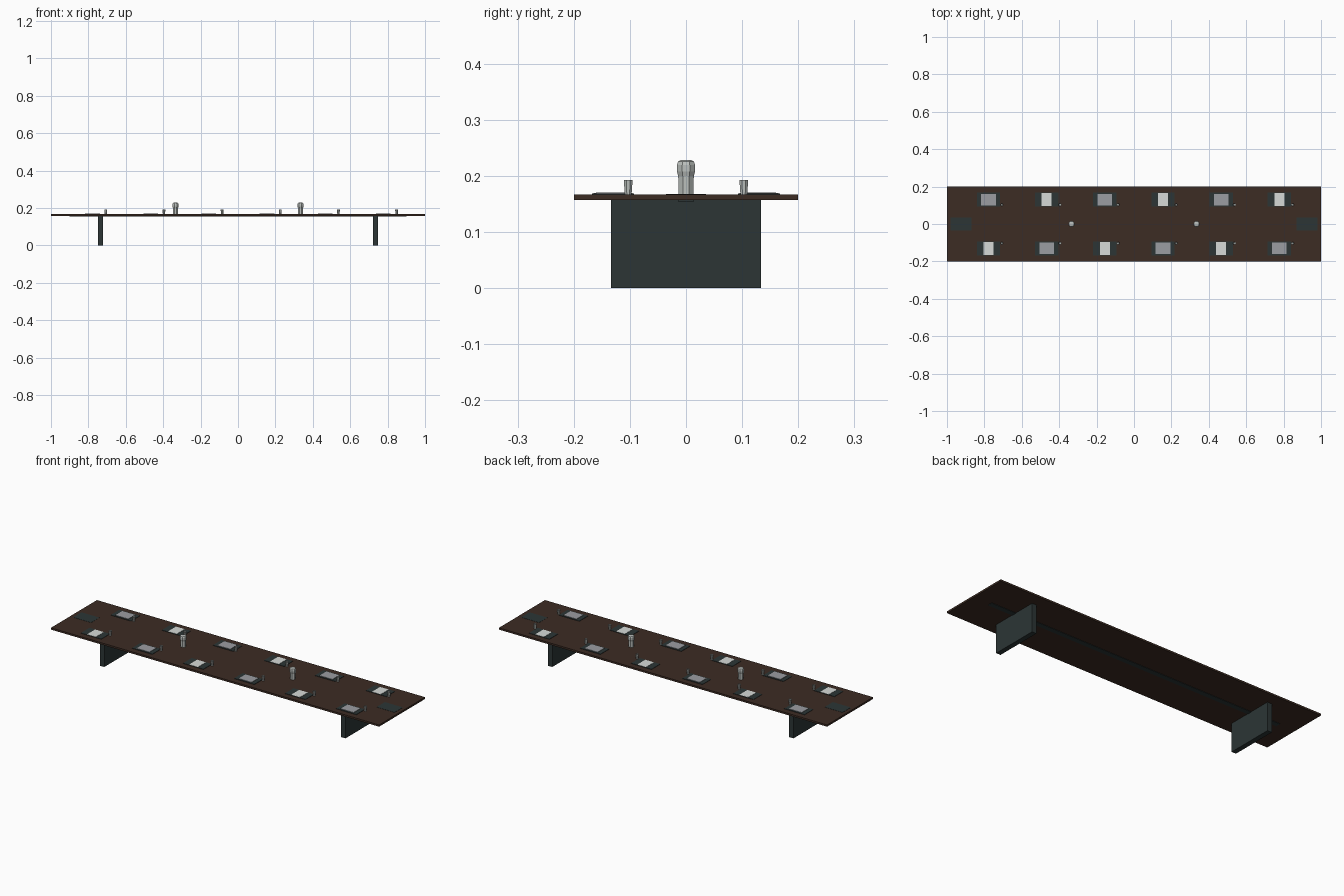
import bpy
import bmesh
from math import cos, sin, tau

cube = bpy.data.objects.get("Cube")
if cube:
    bpy.data.objects.remove(cube, do_unlink=True)


def material(name, rgb):
    m = bpy.data.materials.new(name)
    m.use_nodes = True
    m.diffuse_color = (*rgb, 1)
    m.node_tree.nodes["Principled BSDF"].inputs["Base Color"].default_value = (*rgb, 1)
    return m


WOOD = material("dark walnut", (0.046, 0.025, 0.017))
DARK = material("charcoal green", (0.025, 0.036, 0.036))
GREY = material("screen grey", (0.33, 0.34, 0.36))
PAPER = material("paper white", (0.68, 0.71, 0.69))
GLASS = material("pale glass", (0.50, 0.53, 0.51))


def finish(bm, name, mat):
    bmesh.ops.recalc_face_normals(bm, faces=bm.faces)
    me = bpy.data.meshes.new(name)
    bm.to_mesh(me)
    bm.free()
    me.materials.append(mat)
    ob = bpy.data.objects.new(name, me)
    bpy.context.collection.objects.link(ob)
    return ob


def box(name, mat, centre, size, z0, z1):
    bm = bmesh.new()
    bmesh.ops.create_cube(bm, size=1)
    for v in bm.verts:
        v.co = (centre[0] + v.co.x * size[0], centre[1] + v.co.y * size[1],
                z0 + (v.co.z + 0.5) * (z1 - z0))
    return finish(bm, name, mat)


def lathe(name, mat, x, y, profile, sides=8):
    bm = bmesh.new()
    rings = [[bm.verts.new((x + r * cos(tau * (i + 0.5) / sides),
                            y + r * sin(tau * (i + 0.5) / sides), z))
              for i in range(sides)] for r, z in profile]
    for a, b in zip(rings, rings[1:]):
        for i in range(sides):
            j = (i + 1) % sides
            bm.faces.new((a[i], a[j], b[j], b[i]))
    bm.faces.new(rings[0])
    bm.faces.new(rings[-1])
    return finish(bm, name, mat)


TOP = 0.167

# Table: top, slab legs, rail underneath, end panels
box("table_top", WOOD, (0, 0), (2, 0.4), 0.157, TOP)
box("under_rail", DARK, (0, 0), (1.8, 0.028), 0.155, 0.158)
for side, s in (("right", -1), ("left", 1)):
    box(f"{side}_leg", DARK, (s * 0.735, 0), (0.027, 0.267), 0, 0.157)
    box(f"{side}_end_panel", DARK, (s * 0.925, 0), (0.11, 0.072), TOP - 0.001, TOP + 0.001)
    # Pitcher with a chamfered lid
    lathe(f"{side}_pitcher", GLASS, s * 0.334, 0,
          [(0.0145, TOP), (0.015, 0.2), (0.0175, 0.208), (0.0175, 0.22),
           (0.015, 0.226), (0.010, 0.2285)])

# Place settings: mat, alternating tablet or paper, and a hollow cup
for row, s in (("front", -1), ("back", 1)):
    for i in range(6):
        x = -0.778 + i * 0.311
        y = s * 0.13
        tag = f"{row}_{i + 1}"
        box(f"mat_{tag}", DARK, (x, y), (0.124, 0.075), TOP - 0.001, TOP + 0.002)
        if (i + (s < 0)) % 2 == 0:
            box(f"tablet_{tag}", GREY, (x, y), (0.078, 0.06), TOP, TOP + 0.004)
        else:
            box(f"paper_{tag}", PAPER, (x, y), (0.053, 0.07), TOP, TOP + 0.003)
        lathe(f"cup_{tag}", GLASS, x + 0.071, s * 0.103,
              [(0.0065, TOP), (0.0085, 0.193), (0.0073, 0.193), (0.0055, 0.17)])
